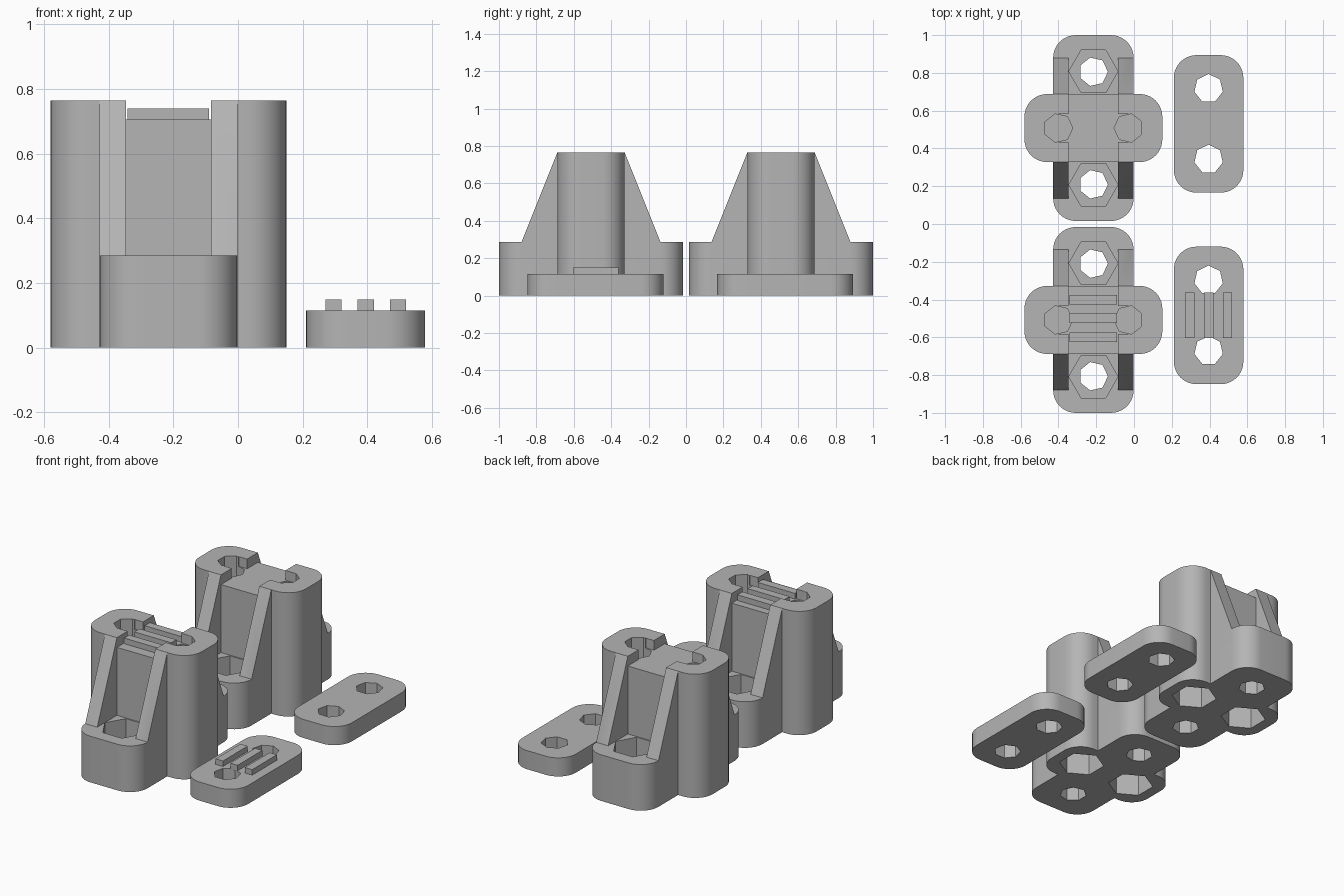
import bpy, bmesh
from math import cos, sin, pi

if "Cube" in bpy.data.objects:
    bpy.data.objects.remove(bpy.data.objects["Cube"], do_unlink=True)

grey = bpy.data.materials.new("grey_plastic")
grey.use_nodes = True
COLOR = (0.46, 0.46, 0.46, 1)
grey.diffuse_color = COLOR
grey.node_tree.nodes["Principled BSDF"].inputs["Base Color"].default_value = COLOR


def extrude(name, points, move):
    """Closed solid from a list of 3D points swept along a vector."""
    bm = bmesh.new()
    face = bm.faces.new([bm.verts.new(p) for p in points])
    swept = bmesh.ops.extrude_face_region(bm, geom=[face])["geom"]
    bmesh.ops.translate(bm, vec=move, verts=[v for v in swept if isinstance(v, bmesh.types.BMVert)])
    bmesh.ops.recalc_face_normals(bm, faces=bm.faces)
    mesh = bpy.data.meshes.new(name)
    bm.to_mesh(mesh)
    bm.free()
    mesh.materials.append(grey)
    obj = bpy.data.objects.new(name, mesh)
    bpy.context.collection.objects.link(obj)
    return obj


def rounded_block(name, cx, cy, hx, hy, height, r=0.12, steps=10):
    pts = []
    for q, (sx, sy) in enumerate([(1, 1), (-1, 1), (-1, -1), (1, -1)]):
        for i in range(steps + 1):
            a = (q + i / steps) * pi / 2
            pts.append((cx + sx * (hx - r) + r * cos(a), cy + sy * (hy - r) + r * sin(a), 0))
    return extrude(name, pts, (0, 0, height))


def prism(name, cx, cy, r, sides, z0, z1, turn=0.0):
    angles = [turn + 2 * pi * i / sides for i in range(sides)]
    return extrude(name, [(cx + r * cos(a), cy + r * sin(a), z0) for a in angles], (0, 0, z1 - z0))


def box(name, x0, x1, y0, y1, z0, z1):
    return extrude(name, [(x0, y0, z0), (x1, y0, z0), (x1, y1, z0), (x0, y1, z0)], (0, 0, z1 - z0))


def combine(target, tool, operation):
    mod = target.modifiers.new("combine", "BOOLEAN")
    mod.object, mod.operation, mod.solver = tool, operation, "EXACT"
    bpy.context.view_layer.objects.active = target
    bpy.ops.object.modifier_apply(modifier=mod.name)
    bpy.data.objects.remove(tool, do_unlink=True)


def smooth(obj):
    bpy.ops.object.select_all(action="DESELECT")
    obj.select_set(True)
    bpy.context.view_layer.objects.active = obj
    bpy.ops.object.shade_smooth_by_angle()


CX, TOP, BASE, SLOT = -0.215, 0.765, 0.285, 0.705
HOLE, NUT = 0.077, 0.13


def holder(name, cy):
    # Tower standing on a long foot
    body = rounded_block(name, CX, cy, 0.365, 0.18, TOP)
    combine(body, rounded_block("foot", CX, cy, 0.213, 0.492, BASE), "UNION")
    # Sloping side webs
    profile = [(-0.372, 0.2), (0.372, 0.2), (0.372, BASE), (0.18, TOP), (-0.18, TOP), (-0.372, BASE)]
    for x in (CX - 0.213, CX + 0.131):
        web = extrude("web", [(x, cy + y, z) for y, z in profile], (0.082, 0, 0))
        combine(body, web, "UNION")
    # Cable slot across the top
    cutters = [box("slot", CX - 0.131, CX + 0.131, cy - 0.5, cy + 0.5, SLOT, 1)]
    for s in (-1, 1):
        # Foot screw holes with nut pockets above
        cutters.append(prism("foot_hole", CX, cy + s * 0.298, HOLE, 7, -0.1, 0.5))
        cutters.append(prism("foot_nut", CX, cy + s * 0.3, NUT, 6, 0.14, 0.5))
        # Tower screw holes, open to the slot, with nut pockets beneath
        x = CX + s * 0.186
        turn = pi if s > 0 else 0
        cutters.append(prism("tower_hole", x, cy, HOLE, 7, 0.215, 1, turn))
        cutters.append(prism("tower_nut", x, cy, NUT, 6, -0.1, 0.2, pi / 2))
        x0, x1 = sorted((x, CX + s * 0.12))
        cutters.append(box("mouth", x0, x1, cy - 0.075, cy + 0.075, SLOT, 1))
    for cutter in cutters:
        combine(body, cutter, "DIFFERENCE")
    smooth(body)


def plate(name, cy):
    body = rounded_block(name, 0.395, cy, 0.184, 0.364, 0.115)
    for s in (-1, 1):
        combine(body, prism("plate_hole", 0.395, cy + s * 0.187, HOLE, 7, -0.1, 0.3, pi / 2), "DIFFERENCE")
    smooth(body)


holder("back_holder", 0.508)
holder("front_holder", -0.508)
plate("back_clamp_plate", 0.53)
plate("front_clamp_plate", -0.484)

# Grip ribs on the front holder and its plate
for i in (-1, 0, 1):
    y = -0.5 + i * 0.1
    box("holder_rib", CX - 0.126, CX + 0.126, y - 0.025, y + 0.025, SLOT - 0.005, 0.74)
    x = 0.395 + i * 0.1
    box("plate_rib", x - 0.025, x + 0.025, -0.604, -0.362, 0.11, 0.149)
